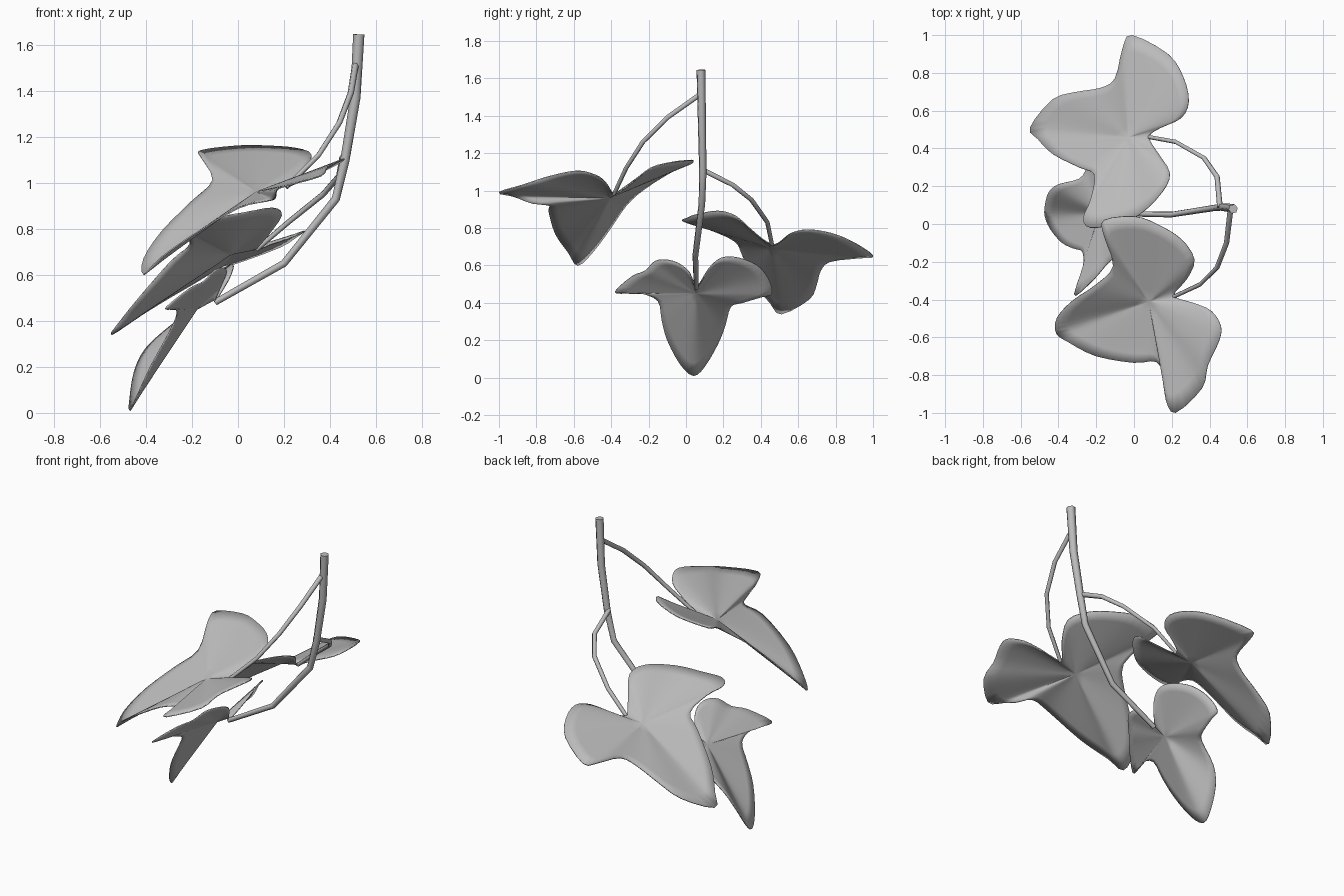
import bpy, bmesh, math
from mathutils import Vector

cube = bpy.data.objects.get("Cube")
if cube:
    bpy.data.objects.remove(cube)

grey = bpy.data.materials.new("plain_grey")
grey.use_nodes = True
colour = (0.5, 0.5, 0.5, 1)
grey.diffuse_color = colour
grey.node_tree.nodes["Principled BSDF"].inputs["Base Color"].default_value = colour

RINGS = 7   # loops between a leaf's heart and its rim
STEPS = 3   # rim points per outline segment


def select_only(ob):
    bpy.ops.object.select_all(action="DESELECT")
    ob.select_set(True)
    bpy.context.view_layer.objects.active = ob


def smooth_closed(points):
    """Closed spline through the outline points."""
    pts = [Vector(p) for p in points]
    n = len(pts)
    rim = []
    for i in range(n):
        a, b, c, d = (pts[(i + k) % n] for k in (-1, 0, 1, 2))
        for s in range(STEPS):
            t = s / STEPS
            rim.append(b + (c - a) * t / 2
                       + (a * 2 - b * 5 + c * 4 - d) * t * t / 2
                       + (b * 3 - a - c * 3 + d) * t ** 3 / 2)
    return rim


def leaf(name, heart, outline):
    """Three-lobed blade: rings from the heart to the rim, relaxed into a soft sheet."""
    rim = smooth_closed(outline)
    n = len(rim)
    bm = bmesh.new()
    centre = bm.verts.new(heart)
    rings = [[bm.verts.new(Vector(heart).lerp(p, r / RINGS)) for p in rim]
             for r in range(1, RINGS + 1)]
    for i in range(n):
        j = (i + 1) % n
        bm.faces.new((centre, rings[0][i], rings[0][j]))
        for inner, outer in zip(rings, rings[1:]):
            bm.faces.new((inner[i], outer[i], outer[j], inner[j]))
    inside = [v for ring in rings[:-1] for v in ring]
    for _ in range(6):
        bmesh.ops.smooth_vert(bm, verts=inside, factor=0.5,
                              use_axis_x=True, use_axis_y=True, use_axis_z=True)
    bm.normal_update()
    if sum(f.normal.z for f in bm.faces) < 0:
        bmesh.ops.reverse_faces(bm, faces=bm.faces)
    mesh = bpy.data.meshes.new(name)
    bm.to_mesh(mesh)
    bm.free()
    mesh.materials.append(grey)
    ob = bpy.data.objects.new(name, mesh)
    bpy.context.collection.objects.link(ob)
    select_only(ob)
    bpy.ops.object.shade_smooth_by_angle(angle=math.radians(60))
    skin = ob.modifiers.new("thickness", "SOLIDIFY")
    skin.thickness = 0.006
    skin.offset = 0


def stem(name, path, start, end):
    """Tapered tube along a bent path."""
    curve = bpy.data.curves.new(name, "CURVE")
    curve.dimensions = "3D"
    curve.bevel_depth = 1
    curve.bevel_resolution = 1
    curve.use_fill_caps = True
    spline = curve.splines.new("POLY")
    spline.points.add(len(path) - 1)
    for i, p in enumerate(path):
        spline.points[i].co = (*p, 1)
        spline.points[i].radius = start + (end - start) * i / (len(path) - 1)
    curve.materials.append(grey)
    ob = bpy.data.objects.new(name, curve)
    bpy.context.collection.objects.link(ob)
    select_only(ob)
    bpy.ops.object.convert(target="MESH")
    bpy.ops.object.shade_smooth_by_angle(angle=math.radians(65))


# Leaf blades: each outline runs from the tip round to the notch and back
leaf("front_leaf", (.08, -.41, .96), [
    (-.41, -.58, .6), (-.41, -.5, .67), (-.33, -.41, .79), (-.2, -.32, .92),
    (-.11, -.22, 1.01), (-.16, -.06, 1.11), (-.16, .02, 1.14), (0, .04, 1.16),
    (.12, 0, 1.16), (.25, -.08, 1.15), (.32, -.19, 1.12), (.28, -.29, 1.04),
    (.21, -.38, .98), (.32, -.42, 1.03), (.41, -.46, 1.07), (.46, -.54, 1.1),
    (.45, -.62, 1.1), (.39, -.75, 1.07), (.36, -.87, 1.03), (.22, -1, .99),
    (.17, -.93, .97), (.16, -.82, .93), (.12, -.73, .92), (0, -.735, .89),
    (-.2, -.7, .77), (-.34, -.63, .67)])
leaf("back_leaf", (-.03, .46, .69), [
    (-.55, .51, .34), (-.51, .45, .4), (-.43, .37, .5), (-.29, .3, .66),
    (-.21, .26, .73), (-.23, .13, .79), (-.27, .03, .82), (-.23, -.02, .84),
    (-.1, 0, .85), (.03, .05, .87), (.15, .17, .89), (.19, .27, .86),
    (.13, .37, .77), (.08, .46, .71), (.14, .51, .73), (.25, .56, .77),
    (.29, .65, .79), (.26, .78, .77), (.18, .9, .72), (-.01, 1, .65),
    (-.06, .93, .64), (-.1, .77, .62), (-.18, .72, .57), (-.3, .7, .5),
    (-.43, .66, .42)])
leaf("middle_leaf", (-.18, .055, .45), [
    (-.47, .04, .01), (-.47, .1, .06), (-.45, .17, .18), (-.4, .21, .28),
    (-.29, .24, .38), (-.25, .3, .4), (-.23, .4, .43), (-.22, .46, .45),
    (-.17, .44, .53), (-.1, .38, .6), (-.04, .28, .64), (-.02, .19, .64),
    (-.04, .12, .58), (-.1, .055, .48), (-.07, .02, .56), (-.05, -.04, .61),
    (-.06, -.11, .63), (-.1, -.17, .62), (-.15, -.22, .57), (-.21, -.29, .54),
    (-.31, -.38, .46), (-.3, -.32, .45), (-.27, -.24, .45), (-.27, -.15, .41),
    (-.32, -.13, .31), (-.38, -.1, .2), (-.44, -.03, .07)])

# Main stalk and the two side stems
stem("main_stem", [(.525, .08, 1.645), (.51, .085, 1.37), (.465, .09, 1.1),
                   (.425, .085, .93), (.2, .05, .65), (-.1, .055, .48)], .025, .014)
stem("front_leaf_stem", [(.51, .07, 1.51), (.49, -.1, 1.39), (.44, -.23, 1.26),
                         (.35, -.32, 1.12), (.21, -.385, .98)], .015, .011)
stem("back_leaf_stem", [(.455, .09, 1.11), (.44, .25, 1.03), (.37, .35, .95),
                        (.22, .435, .83), (.08, .46, .71)], .015, .011)
